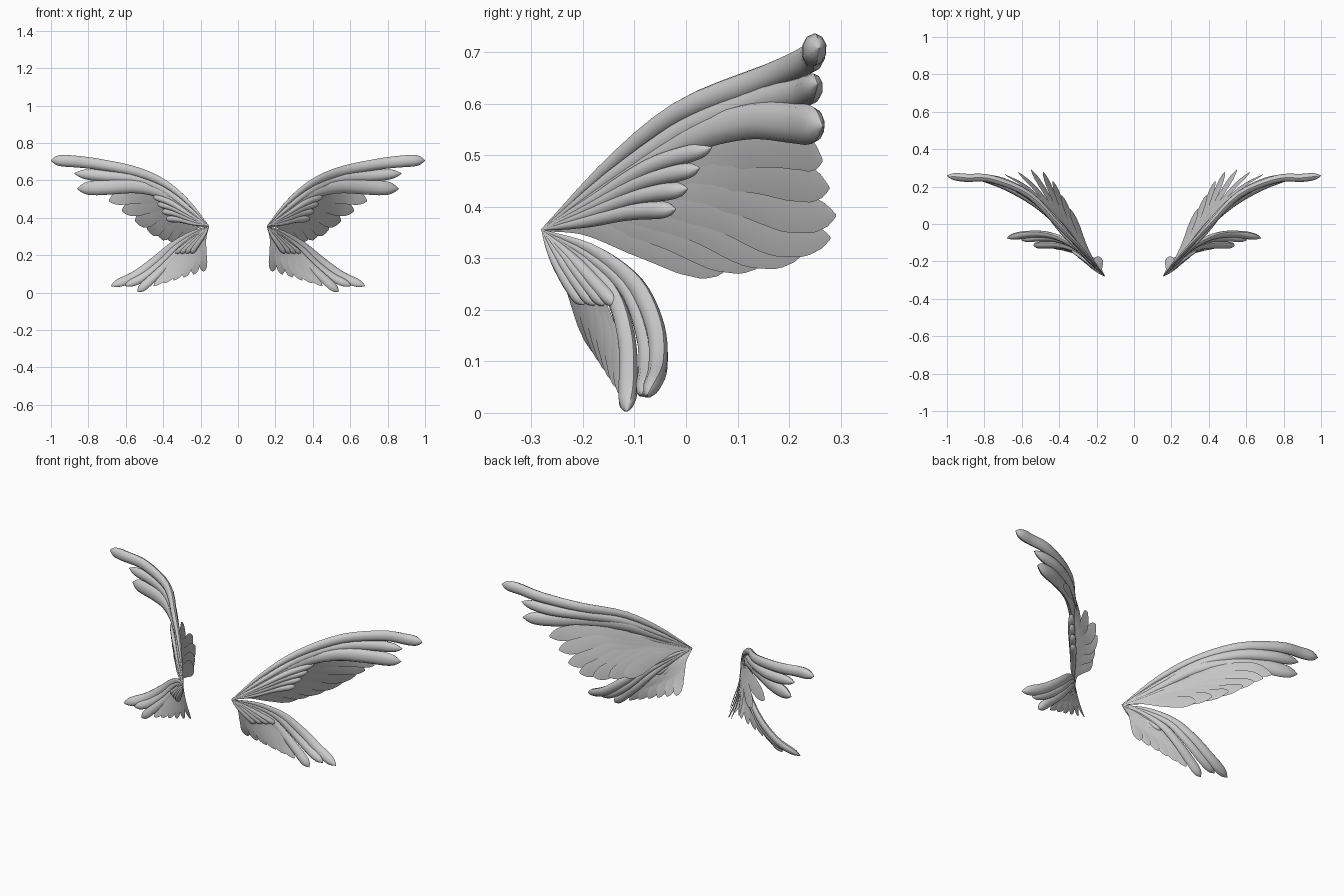
import bpy, math
from mathutils import Vector

if "Cube" in bpy.data.objects:
    bpy.data.objects.remove(bpy.data.objects["Cube"])

ROOT = (0.155, -0.28, 0.355)
grey = bpy.data.materials.new("feather_grey")
grey.diffuse_color = (0.6, 0.6, 0.6, 1)
grey.use_nodes = True
grey.node_tree.nodes["Principled BSDF"].inputs["Base Color"].default_value = grey.diffuse_color

# width along a feather: (position, share of full half width)
QUILL = [(0, .06), (.2, .45), (.45, .8), (.7, .95), (.88, 1), (.94, .85), (.97, .55), (1, .04)]
BLADE = [(0, .05), (.25, .35), (.5, .75), (.75, 1), (.88, .88), (.96, .5), (1, .06)]


def profile(table, t):
    for (a, wa), (b, wb) in zip(table, table[1:]):
        if t <= b:
            return wa + (wb - wa) * (t - a) / (b - a)
    return table[-1][1]


def spline(points, t):
    """Smooth curve through the points, t from 0 to 1."""
    p = [Vector(v) for v in points]
    p = [2 * p[0] - p[1]] + p + [2 * p[-1] - p[-2]]
    n = len(points) - 1
    i = min(int(t * n), n - 1)
    u = t * n - i
    a, b, c, d = p[i:i + 4]
    return 0.5 * (2 * b + (c - a) * u + (2 * a - 5 * b + 4 * c - d) * u * u
                  + (3 * b - a - 3 * c + d) * u ** 3)


def feather(name, points, half_width, half_depth, side, table, sides=10, rings=26):
    """Sweep an elliptical section along the path, then mirror it to the other wing."""
    verts, faces = [], []
    for r in range(rings + 1):
        t = math.sin(math.pi / 2 * r / rings) * 0.4 + 0.6 * r / rings
        c = spline(points, t)
        tan = (spline(points, min(t + .01, 1)) - spline(points, max(t - .01, 0))).normalized()
        wide = Vector(side)
        wide = (wide - tan * wide.dot(tan)).normalized()
        deep = tan.cross(wide)
        w = profile(table, t)
        for k in range(sides):
            a = 2 * math.pi * k / sides
            verts.append(c + wide * half_width * w * math.cos(a) + deep * half_depth * w * math.sin(a))
    for r in range(rings):
        for k in range(sides):
            j = (k + 1) % sides
            o = r * sides
            faces.append((o + k, o + j, o + sides + j, o + sides + k))
    faces.append(tuple(reversed(range(sides))))
    faces.append(tuple(range(rings * sides, (rings + 1) * sides)))
    me = bpy.data.meshes.new(name)
    me.from_pydata(verts, [], faces)
    me.materials.append(grey)
    ob = bpy.data.objects.new(name, me)
    bpy.context.collection.objects.link(ob)
    ob.modifiers.new("other_wing", 'MIRROR')
    bpy.context.view_layer.objects.active = ob
    ob.select_set(True)
    bpy.ops.object.shade_smooth_by_angle(angle=math.radians(40))
    ob.select_set(False)


def fan(name, keys, count, half_width, half_depth, side, table, sides=10):
    """Feathers blended evenly between key paths."""
    for i in range(count):
        s = i / (count - 1)
        path = [ROOT] + [spline([k[j] for k in keys], s) for j in range(len(keys[0]))]
        feather(f"{name}_{i + 1}", path, half_width, half_depth, side, table, sides)


# upper wing: three long thick feathers
UP = (-.1, 0, 1)
feather("upper_long_1", [ROOT, (.27, -.145, .487), (.4, -.01, .588), (.56, .155, .65),
                         (.76, .24, .688), (.9, .247, .703), (1, .258, .707)], .032, .023, UP, QUILL)
feather("upper_long_2", [ROOT, (.28, -.14, .462), (.41, .01, .557), (.55, .145, .605),
                         (.7, .225, .622), (.875, .255, .637)], .031, .023, UP, QUILL)
feather("upper_long_3", [ROOT, (.28, -.14, .443), (.4, 0, .53), (.54, .12, .566),
                         (.7, .21, .562), (.86, .265, .555)], .04, .024, UP, QUILL)
# upper wing: short covering feathers
fan("upper_covert", [[(.255, -.175, .415), (.36, -.065, .48), (.455, .05, .515)],
                     [(.235, -.2, .37), (.31, -.11, .39), (.385, -.02, .395)]],
    4, .018, .017, UP, QUILL)
# upper wing: broad thin feathers, each tilted a little
fan("upper_blade", [[(.3, -.11, .43), (.45, .08, .5), (.58, .2, .515), (.69, .265, .49)],
                    [(.28, -.12, .39), (.38, .04, .39), (.44, .17, .345), (.487, .28, .34)],
                    [(.215, -.2, .36), (.265, -.11, .34), (.305, -.01, .31), (.34, .08, .28)]],
    7, .044, .002, (.25, .03, .6), BLADE, 6)

# lower wing: three long thick feathers
OUT = (.5, .3, .5)
feather("lower_long_1", [ROOT, (.25, -.18, .315), (.35, -.1, .25), (.45, -.06, .165),
                         (.56, -.055, .085), (.68, -.075, .035)], .028, .018, OUT, QUILL)
feather("lower_long_2", [ROOT, (.24, -.19, .305), (.33, -.115, .24), (.42, -.08, .15),
                         (.51, -.075, .08), (.605, -.085, .036)], .024, .018, OUT, QUILL)
feather("lower_long_3", [ROOT, (.23, -.2, .3), (.31, -.14, .225), (.39, -.115, .14),
                         (.47, -.112, .065), (.538, -.115, .003)], .026, .018, OUT, QUILL)
# lower wing: short covering feathers
fan("lower_covert", [[(.215, -.225, .305), (.275, -.178, .255), (.335, -.135, .208)],
                     [(.18, -.26, .31), (.215, -.232, .26), (.25, -.198, .21)]],
    4, .015, .014, OUT, QUILL)
# lower wing: broad thin feathers
fan("lower_blade", [[(.22, -.21, .29), (.3, -.16, .2), (.38, -.135, .11), (.45, -.125, .035)],
                    [(.178, -.245, .295), (.187, -.222, .23), (.189, -.2, .17), (.185, -.175, .112)]],
    6, .027, .002, (.5, .2, .05), BLADE, 6)
